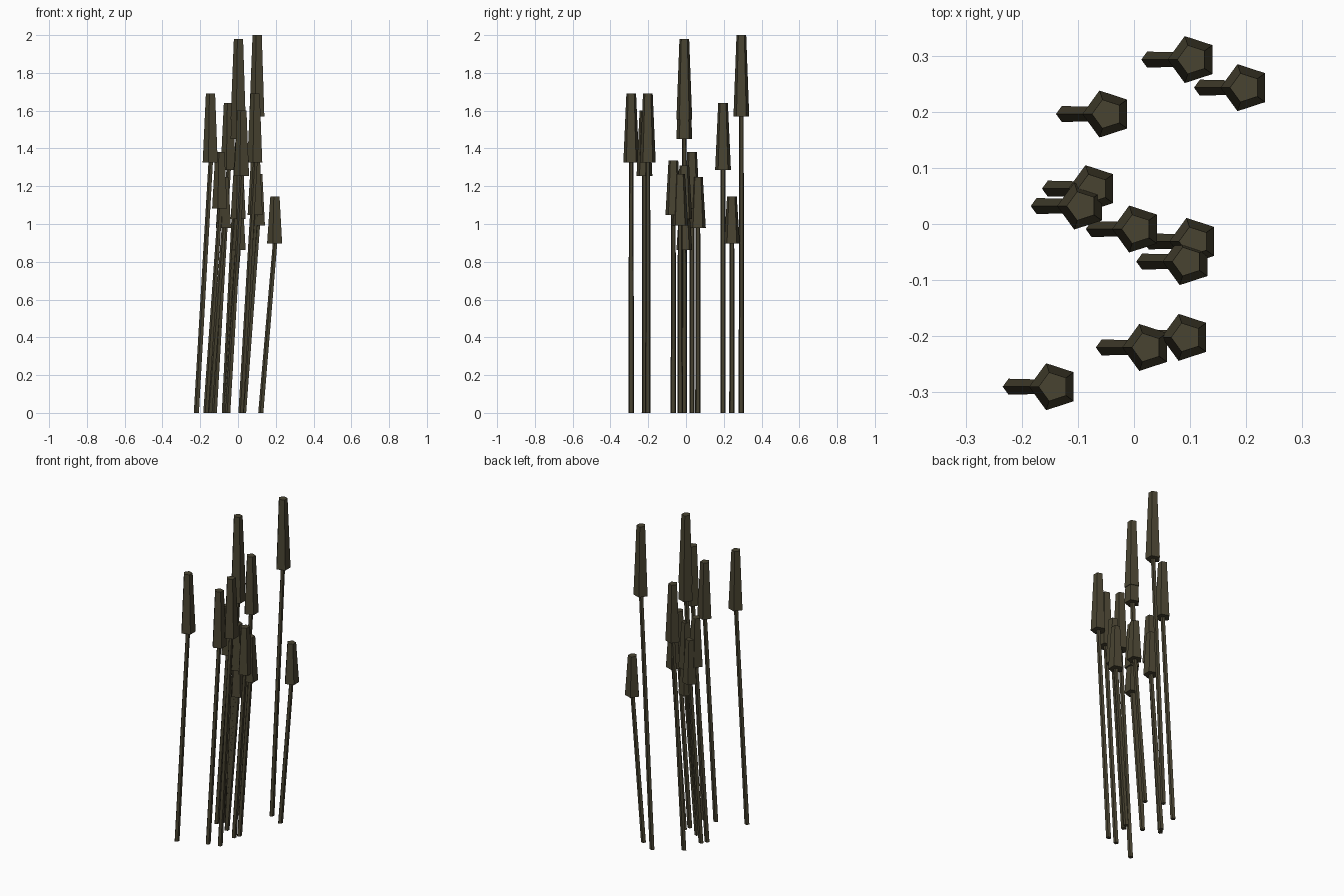
import bpy, bmesh, math

if "Cube" in bpy.data.objects:
    bpy.data.objects.remove(bpy.data.objects["Cube"])

olive = bpy.data.materials.new("dark olive")
olive.diffuse_color = (0.066, 0.057, 0.031, 1)
olive.use_nodes = True
olive.node_tree.nodes["Principled BSDF"].inputs["Base Color"].default_value = olive.diffuse_color

LEAN = 0.076        # sideways shift of the stem from foot to head
HEAD_START = 0.784  # fraction of the height where the head begins


def tapered(name, lower, upper):
    """Five-sided tapered prism; each end is (x, y, z, radius)."""
    bm = bmesh.new()
    rings = []
    for x, y, z, r in (lower, upper):
        angles = [math.radians(36 + 72 * i) for i in range(5)]
        rings.append([bm.verts.new((x + r * math.cos(a), y + r * math.sin(a), z))
                      for a in angles])
    a, b = rings
    for i in range(5):
        j = (i + 1) % 5
        bm.faces.new((a[i], a[j], b[j], b[i]))
    bm.faces.new(a[::-1])
    bm.faces.new(b)
    mesh = bpy.data.meshes.new(name)
    bm.to_mesh(mesh)
    bm.free()
    mesh.materials.append(olive)
    ob = bpy.data.objects.new(name, mesh)
    bpy.context.collection.objects.link(ob)


# Reeds: head x, head y, total height
reeds = [
    (0.104, 0.293, 2.00), (0.198, 0.243, 1.145), (-0.048, 0.196, 1.64),
    (-0.073, 0.063, 1.25), (-0.093, 0.032, 1.38), (0.107, -0.031, 1.265),
    (0.095, -0.067, 1.335), (0.023, -0.220, 1.60), (0.093, -0.202, 1.69),
    (-0.143, -0.290, 1.69),
    # central cluster growing from one spot
    (0.005, -0.009, 1.98), (0.005, -0.009, 1.85),
    (0.005, -0.009, 1.31), (0.005, -0.009, 1.10),
]

for x, y, h in reeds:
    z = h * HEAD_START
    tapered("reed_stem", (x - LEAN, y, 0, 0.015), (x, y, z + 0.01, 0.013))
    tapered("reed_head", (x, y, z, 0.044), (x, y, h, 0.027))
